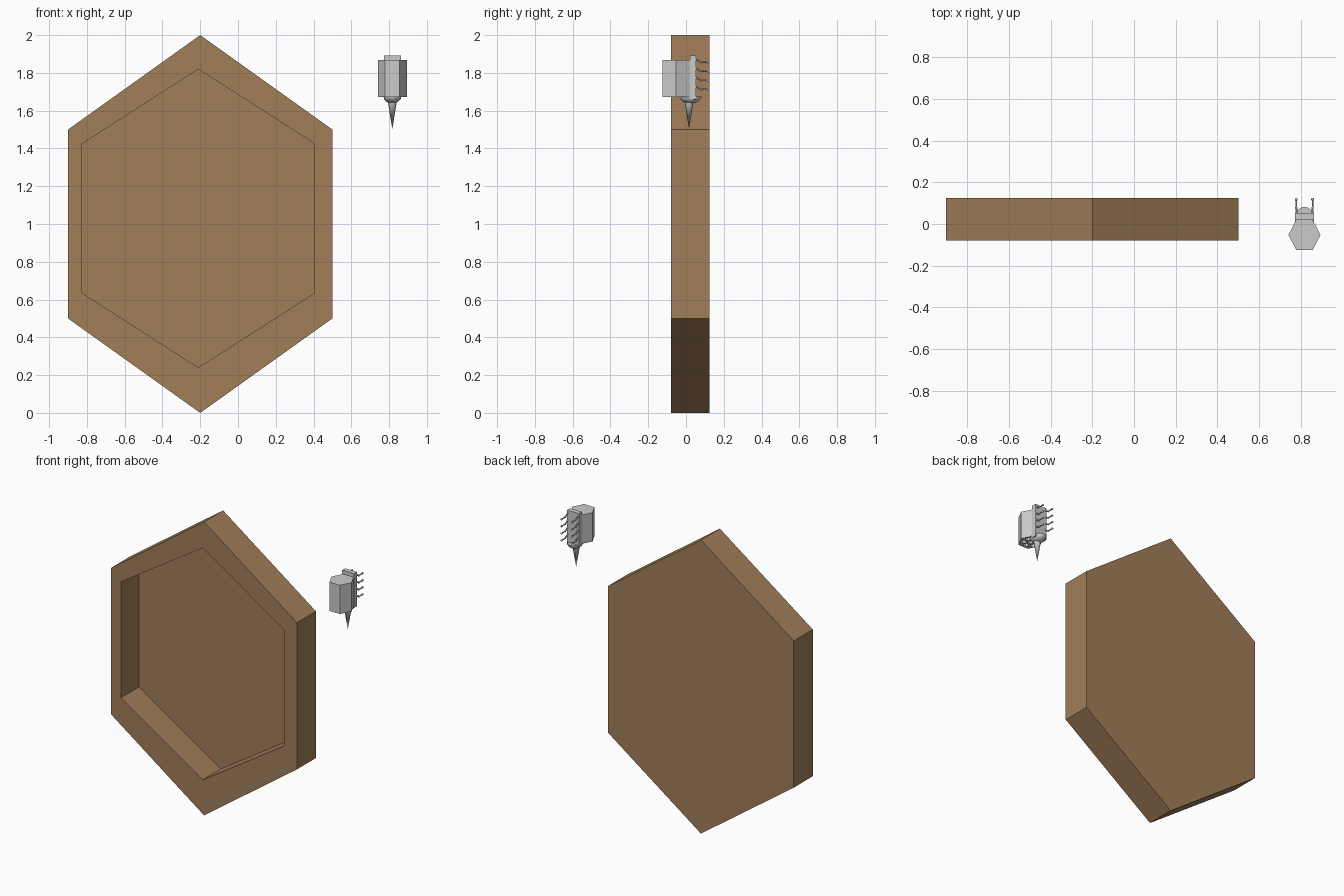
import bpy, bmesh, math
from mathutils import Vector

if "Cube" in bpy.data.objects:
    bpy.data.objects.remove(bpy.data.objects["Cube"])

brown = bpy.data.materials.new("wood_brown")
brown.diffuse_color = (0.36, 0.21, 0.10, 1)
brown.use_nodes = True
brown.node_tree.nodes["Principled BSDF"].inputs["Base Color"].default_value = brown.diffuse_color


def add_object(name, bm, mat=None):
    bmesh.ops.recalc_face_normals(bm, faces=bm.faces)
    me = bpy.data.meshes.new(name)
    bm.to_mesh(me)
    bm.free()
    ob = bpy.data.objects.new(name, me)
    bpy.context.collection.objects.link(ob)
    if mat:
        me.materials.append(mat)
    return ob


def prism(bm, pts, z0, z1):
    """Upright prism from an xy outline."""
    lo = [bm.verts.new((x, y, z0)) for x, y in pts]
    hi = [bm.verts.new((x, y, z1)) for x, y in pts]
    n = len(pts)
    bm.faces.new(lo)
    bm.faces.new(hi)
    for i in range(n):
        j = (i + 1) % n
        bm.faces.new((lo[i], lo[j], hi[j], hi[i]))


def smooth(ob, angle=40):
    bpy.ops.object.select_all(action='DESELECT')
    ob.select_set(True)
    bpy.context.view_layer.objects.active = ob
    bpy.ops.object.shade_smooth_by_angle(angle=math.radians(angle))


# Hexagonal tray: back, outer wall, front rim, recess wall, recess floor
outer = [(-0.2, 2), (0.5, 1.5), (0.5, 0.5), (-0.2, 0), (-0.9, 0.5), (-0.9, 1.5)]
inner = [(-0.21, 1.82), (0.405, 1.425), (0.405, 0.635),
         (-0.21, 0.24), (-0.825, 0.635), (-0.825, 1.425)]
bm = bmesh.new()
rings = [[bm.verts.new((x, y, z)) for x, z in pts] for pts, y in
         ((outer, 0.125), (outer, -0.08), (inner, -0.08), (inner, 0.112))]
bm.faces.new(rings[0])
bm.faces.new(rings[-1])
for a, b in zip(rings, rings[1:]):
    for i in range(6):
        j = (i + 1) % 6
        bm.faces.new((a[i], a[j], b[j], b[i]))
add_object("hexagonal_tray", bm, brown)

CX = 0.817

# Hexagonal pod body
bm = bmesh.new()
CY = -0.052
prism(bm, [(CX + dx, CY + dy) for dx, dy in
           ((-0.039, -0.073), (0.039, -0.073), (0.077, 0),
            (0.039, 0.073), (-0.039, 0.073), (-0.077, 0))], 1.672, 1.868)
pod = add_object("pod_body", bm)

# Honeycomb cells cut into the underside of the pod
bm = bmesh.new()
cells = [(0, 0)] + [(0.044 * math.cos(math.radians(30 + 60 * k)),
                     0.044 * math.sin(math.radians(30 + 60 * k))) for k in range(6)]
for dx, dy in cells:
    prism(bm, [(CX + dx + 0.019 * math.cos(math.radians(60 * k)),
                CY + dy + 0.019 * math.sin(math.radians(60 * k))) for k in range(6)],
          1.65, 1.72)
cutter = add_object("cell_cutter", bm)
cutter.hide_render = True
cutter.hide_viewport = True
cut = pod.modifiers.new("cells", 'BOOLEAN')
cut.operation = 'DIFFERENCE'
cut.object = cutter
cut.solver = 'EXACT'

# Back plate carrying the legs
bm = bmesh.new()
prism(bm, [(CX - 0.045, 0.02), (CX + 0.045, 0.02),
           (CX + 0.045, 0.052), (CX - 0.045, 0.052)], 1.66, 1.893)
add_object("back_plate", bm)

# Half dome below the plate
bm = bmesh.new()
bmesh.ops.create_uvsphere(bm, u_segments=24, v_segments=16, radius=1)
bmesh.ops.bisect_plane(bm, geom=bm.verts[:] + bm.edges[:] + bm.faces[:],
                       plane_co=(0, 0, 0), plane_no=(0, 0, 1), clear_outer=True)
bmesh.ops.holes_fill(bm, edges=[e for e in bm.edges if e.is_boundary])
for v in bm.verts:
    v.co = (CX + v.co.x * 0.046, 0.024 + v.co.y * 0.058, 1.676 + v.co.z * 0.038)
smooth(add_object("dome", bm))

# Stinger
bm = bmesh.new()
bmesh.ops.create_cone(bm, cap_ends=True, segments=24, radius1=0, radius2=0.024, depth=0.145)
bmesh.ops.translate(bm, verts=bm.verts, vec=(CX, 0.016, 1.576))
smooth(add_object("stinger", bm))


# Four pairs of bent legs with ball joints and feet
def rod(bm, a, b, r):
    a, b = Vector(a), Vector(b)
    d = b - a
    m = Vector((0, 0, 1)).rotation_difference(d).to_matrix().to_4x4()
    m.translation = (a + b) / 2
    bmesh.ops.create_cone(bm, cap_ends=True, segments=8, radius1=r, radius2=r,
                          depth=d.length, matrix=m)


def ball(bm, c, r):
    res = bmesh.ops.create_uvsphere(bm, u_segments=10, v_segments=6, radius=r)
    bmesh.ops.translate(bm, verts=res['verts'], vec=c)


for side, label in ((-1, "left"), (1, "right")):
    x = CX + side * 0.039
    for i in range(4):
        z = 1.857 - i * 0.048
        bm = bmesh.new()
        rod(bm, (x, 0.045, z + 0.02), (x, 0.078, z), 0.005)
        rod(bm, (x, 0.078, z), (x, 0.12, z), 0.004)
        ball(bm, (x, 0.078, z), 0.006)
        ball(bm, (x, 0.118, z), 0.007)
        smooth(add_object(f"{label}_leg_{i + 1}", bm))
